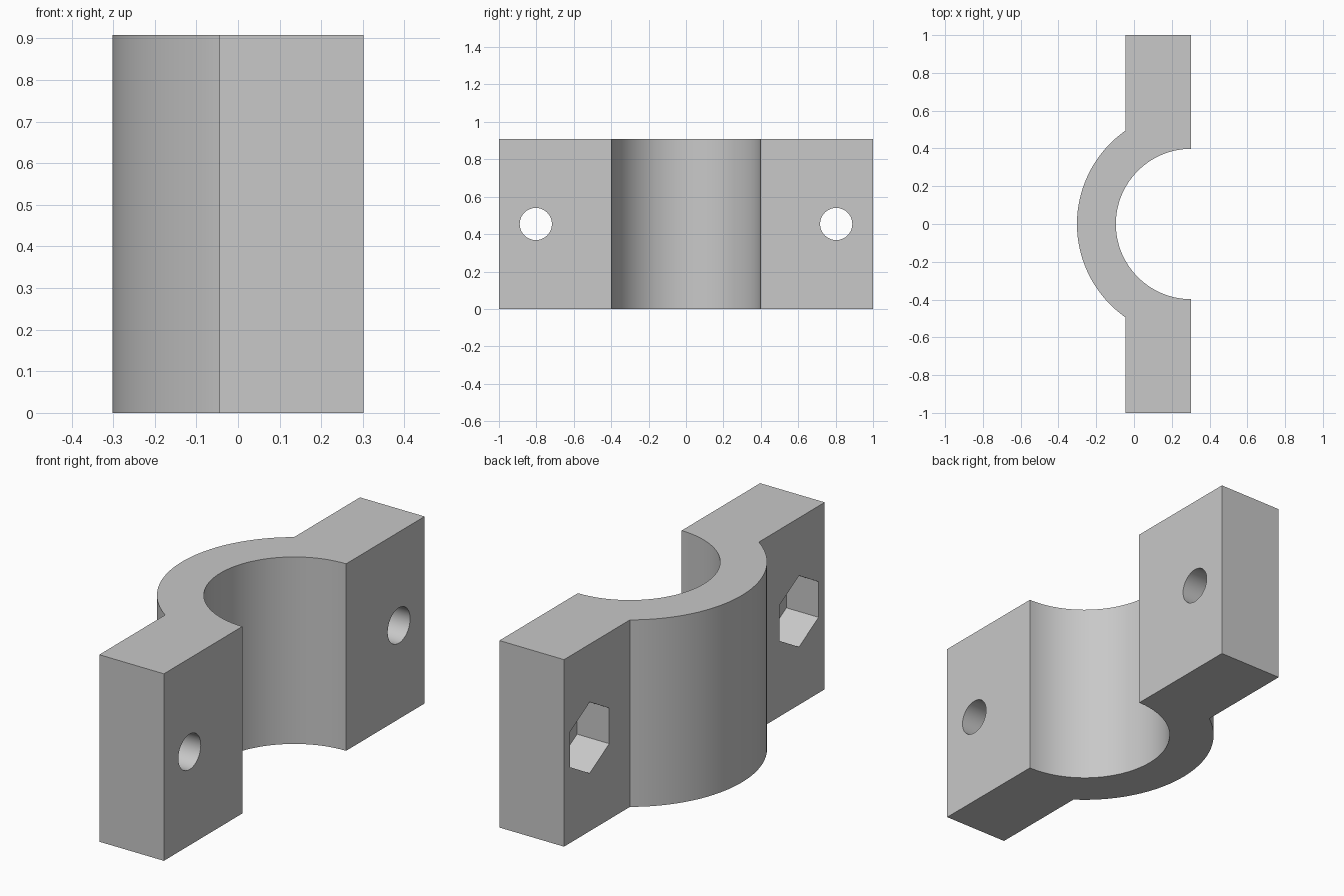
import bpy
import bmesh
from math import pi, sin, cos, sqrt, asin
from mathutils import Matrix

if "Cube" in bpy.data.objects:
    bpy.data.objects.remove(bpy.data.objects["Cube"], do_unlink=True)

HALF_X = 0.302        # half the depth of the clamp
HEIGHT = 0.908
FLANGE_X = -0.045     # outer face of the bolt flanges
BORE_R, OUTER_R = 0.398, 0.604
BOLT_Y, BOLT_R = 0.803, 0.086
NUT_R, NUT_DEPTH = 0.173, 0.173
STEPS = 64

grey = bpy.data.materials.new("plain grey")
grey.use_nodes = True
colour = (0.58, 0.58, 0.58, 1)
grey.diffuse_color = colour
grey.node_tree.nodes["Principled BSDF"].inputs["Base Color"].default_value = colour


def make_object(name, bm):
    bmesh.ops.recalc_face_normals(bm, faces=bm.faces)
    mesh = bpy.data.meshes.new(name)
    bm.to_mesh(mesh)
    bm.free()
    mesh.materials.append(grey)
    obj = bpy.data.objects.new(name, mesh)
    bpy.context.collection.objects.link(obj)
    return obj


def arc(radius, start, end):
    """Points on an arc about the bore axis, angles measured from -x."""
    angles = [start + (end - start) * i / STEPS for i in range(STEPS + 1)]
    return [(HALF_X - radius * cos(a), radius * sin(a)) for a in angles]


def cutter(name, radius, sides, x0, x1, y):
    """Prism along x, with a corner pointing straight up."""
    bm = bmesh.new()
    ring = [bm.verts.new((x0, y + radius * sin(2 * pi * i / sides),
                          HEIGHT / 2 + radius * cos(2 * pi * i / sides)))
            for i in range(sides)]
    face = bm.faces.new(ring)
    grown = bmesh.ops.extrude_face_region(bm, geom=[face])["geom"]
    bmesh.ops.translate(bm, vec=(x1 - x0, 0, 0),
                        verts=[v for v in grown if isinstance(v, bmesh.types.BMVert)])
    obj = make_object(name, bm)
    obj.hide_render = True
    return obj


# Half clamp: saddle and both flanges as one extruded outline
join = asin(sqrt(OUTER_R ** 2 - (HALF_X - FLANGE_X) ** 2) / OUTER_R)
outline = arc(BORE_R, -pi / 2, pi / 2)
outline += [(HALF_X, 1), (FLANGE_X, 1)]
outline += arc(OUTER_R, join, -join)
outline += [(FLANGE_X, -1), (HALF_X, -1)]

bm = bmesh.new()
base = bm.faces.new([bm.verts.new((x, y, 0)) for x, y in outline])
grown = bmesh.ops.extrude_face_region(bm, geom=[base])["geom"]
bmesh.ops.translate(bm, vec=(0, 0, HEIGHT),
                    verts=[v for v in grown if isinstance(v, bmesh.types.BMVert)])
clamp = make_object("half_clamp", bm)

# Bolt holes and hexagonal nut pockets in both flanges
cutters = []
for side, y in (("back", BOLT_Y), ("front", -BOLT_Y)):
    cutters.append(cutter(side + "_bolt_hole", BOLT_R, 48, -0.5, 0.5, y))
    cutters.append(cutter(side + "_nut_pocket", NUT_R, 6, -0.5, FLANGE_X + NUT_DEPTH, y))

bpy.ops.object.select_all(action='DESELECT')
bpy.context.view_layer.objects.active = clamp
clamp.select_set(True)
for tool in cutters:
    cut = clamp.modifiers.new(tool.name, 'BOOLEAN')
    cut.operation = 'DIFFERENCE'
    cut.solver = 'EXACT'
    cut.object = tool
    bpy.ops.object.modifier_apply(modifier=cut.name)
    bpy.data.objects.remove(tool, do_unlink=True)

bpy.ops.object.shade_smooth_by_angle(angle=pi / 6)
